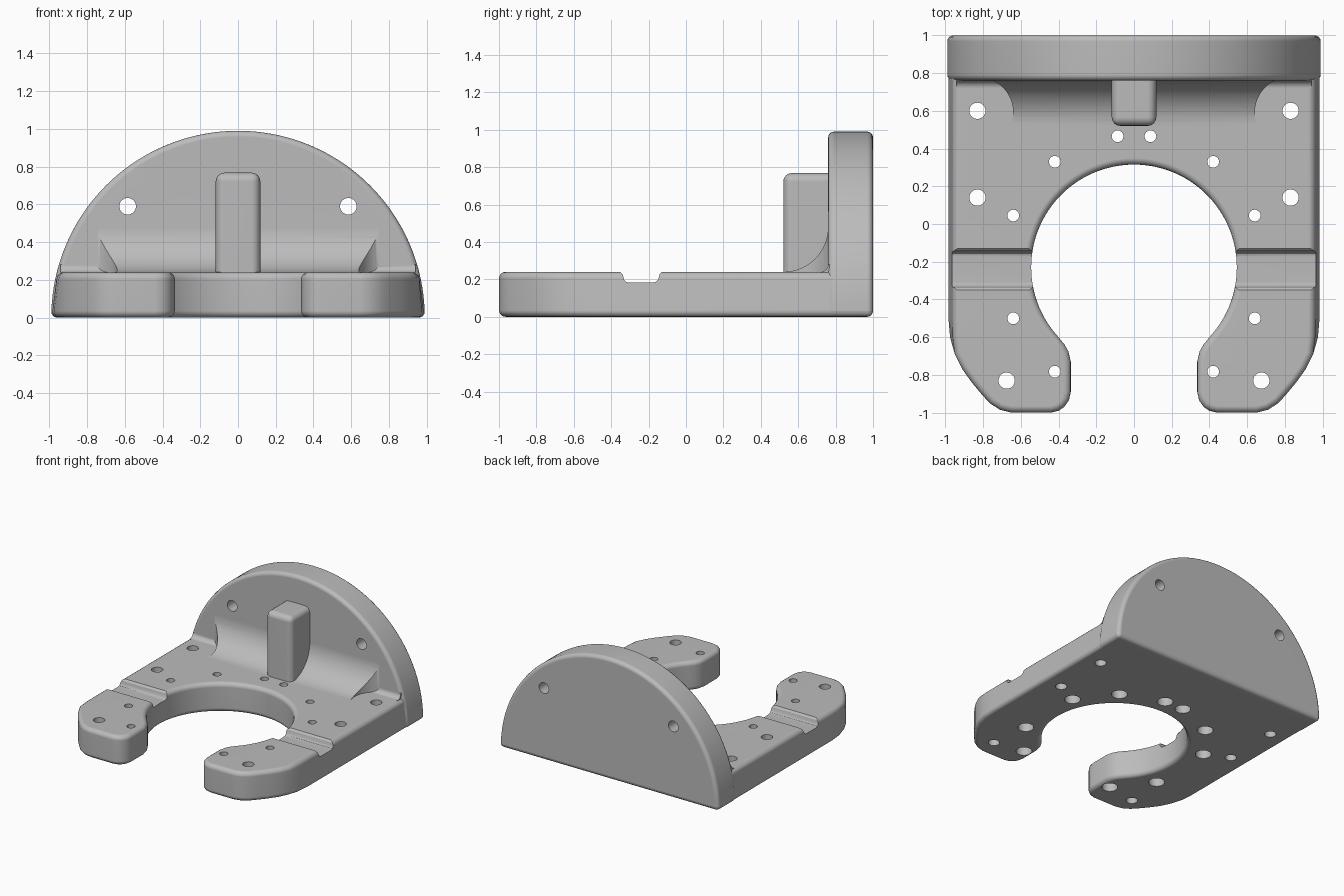
import bpy, bmesh
from math import sin, cos, pi, radians
from mathutils import Matrix

cube = bpy.data.objects.get("Cube")
if cube:
    bpy.data.objects.remove(cube, do_unlink=True)

grey = bpy.data.materials.new("plain grey")
grey.use_nodes = True
grey.diffuse_color = (0.5, 0.5, 0.5, 1)
grey.node_tree.nodes["Principled BSDF"].inputs["Base Color"].default_value = (0.5, 0.5, 0.5, 1)


def make(name, bm):
    bmesh.ops.recalc_face_normals(bm, faces=bm.faces)
    mesh = bpy.data.meshes.new(name)
    bm.to_mesh(mesh)
    bm.free()
    mesh.materials.append(grey)
    obj = bpy.data.objects.new(name, mesh)
    bpy.context.collection.objects.link(obj)
    return obj


def prism(name, points, depth):
    """Extrude a closed outline of 3D points along the vector depth."""
    bm = bmesh.new()
    face = bm.faces.new([bm.verts.new(p) for p in points])
    top = bmesh.ops.extrude_face_region(bm, geom=[face])["geom"]
    bmesh.ops.translate(bm, vec=depth, verts=[v for v in top if isinstance(v, bmesh.types.BMVert)])
    return make(name, bm)


def apply(obj, modifier):
    with bpy.context.temp_override(object=obj, active_object=obj):
        bpy.ops.object.modifier_apply(modifier=modifier.name)


def round_edges(obj, width):
    m = obj.modifiers.new("rounded edges", 'BEVEL')
    m.width, m.segments, m.limit_method = width, 4, 'ANGLE'
    m.angle_limit = radians(40)
    apply(obj, m)


def combine(obj, other, operation):
    m = obj.modifiers.new(operation.lower(), 'BOOLEAN')
    m.operation, m.object, m.solver = operation, other, 'EXACT'
    apply(obj, m)
    bpy.data.objects.remove(other, do_unlink=True)


def lathe(bm, rings, matrix, n=32):
    """Stacked (height, radius) rings closed at both ends."""
    loops = [[bm.verts.new(matrix @ Matrix.Translation((r * cos(2 * pi * i / n), r * sin(2 * pi * i / n), z)).translation)
              for i in range(n)] for z, r in rings]
    for a, b in zip(loops, loops[1:]):
        for i in range(n):
            j = (i + 1) % n
            bm.faces.new((a[i], a[j], b[j], b[i]))
    bm.faces.new(loops[0][::-1])
    bm.faces.new(loops[-1])


def fillet(name, r, half_width):
    """Concave blend between the base top and the wall front."""
    arc = [(-half_width, 0.76 - r + r * sin(t * pi / 32), 0.24 + r - r * cos(t * pi / 32)) for t in range(17)]
    back = [(-half_width, 0.82, 0.24 + r), (-half_width, 0.82, 0.2), (-half_width, 0.76 - r, 0.2)]
    return prism(name, arc + back, (2 * half_width, 0, 0))


# Base plate: open ring with two feet, sides leaning in slightly
H = 0.24
half = []
for i in range(1, 41):
    a = radians(90 - 133 * i / 40)
    half.append((0.545 * cos(a), -0.23 + 0.545 * sin(a)))
half += [(0.37, -0.637), (0.348, -0.675), (0.335, -0.73), (0.335, -0.89), (0.345, -0.935),
         (0.37, -0.97), (0.4, -0.99), (0.44, -1), (0.65, -1), (0.71, -0.985), (0.765, -0.95),
         (0.81, -0.9), (0.86, -0.84), (0.91, -0.77), (0.95, -0.69), (0.978, -0.6), (0.988, -0.5),
         (0.988, 0.96)]
outline = [(x, y, 0) for x, y in half] + [(-x, y, 0) for x, y in reversed(half)] + [(0, 0.315, 0)]
body = prism("mounting_bracket", outline, (0, 0, H))
for v in body.data.vertices:
    if v.co.z > 0.1:
        v.co.x = max(-0.958, min(0.958, v.co.x))
round_edges(body, 0.035)

# Cross channel over both arms
left_edge = [(-0.36, 0.26), (-0.35, 0.238), (-0.338, 0.226), (-0.332, 0.2), (-0.322, 0.188), (-0.308, 0.183)]
channel = left_edge + [(-0.48 - y, z) for y, z in reversed(left_edge)]
combine(body, prism("channel_cutter", [(-1.2, y, z) for y, z in channel], (2.4, 0, 0)), 'DIFFERENCE')

# Half-round back wall
R = 0.99
wall = prism("back_wall", [(R * cos(pi * i / 96), 0.76, R * sin(pi * i / 96)) for i in range(97)], (0, 0.24, 0))
round_edges(wall, 0.04)
combine(body, wall, 'UNION')

# Large blend, relieved around the rear screw holes
blend = fillet("large_blend", 0.24, 0.83)
bm = bmesh.new()
for s in (-1, 1):
    lathe(bm, [(0.1, 0.19), (0.8, 0.19)], Matrix.Translation((s * 0.83, 0.59, 0)), 48)
combine(blend, make("relief_cutter", bm), 'DIFFERENCE')
combine(body, blend, 'UNION')
combine(body, fillet("small_blend", 0.04, 0.94), 'UNION')

# Central upright rib
rib = prism("centre_rib", [(-0.118, 0.52, 0.1), (0.118, 0.52, 0.1), (0.118, 0.86, 0.1), (-0.118, 0.86, 0.1)],
            (0, 0, 0.668))
round_edges(rib, 0.045)
combine(body, rib, 'UNION')

# Holes: plain screw holes, counterbored holes, and wall holes
bm = bmesh.new()
for s in (-1, 1):
    for x, y in [(0.83, 0.6), (0.83, 0.14), (0.675, -0.83)]:
        lathe(bm, [(-0.1, 0.043), (0.5, 0.043)], Matrix.Translation((s * x, y, 0)))
    for x, y in [(0.087, 0.465), (0.42, 0.33), (0.64, 0.045), (0.64, -0.5), (0.42, -0.783)]:
        lathe(bm, [(-0.1, 0.06), (0.12, 0.06), (0.12, 0.031), (0.5, 0.031)], Matrix.Translation((s * x, y, 0)))
    lathe(bm, [(-1.2, 0.044), (-0.6, 0.044)],
          Matrix.Translation((s * 0.585, 0, 0.59)) @ Matrix.Rotation(pi / 2, 4, 'X'))
combine(body, make("hole_cutter", bm), 'DIFFERENCE')

# Smooth shading with crisp hole edges and flat large faces
bpy.ops.object.select_all(action='DESELECT')
body.select_set(True)
bpy.context.view_layer.objects.active = body
bpy.ops.object.shade_smooth_by_angle(angle=radians(30))
normals = body.modifiers.new("flat faces", 'WEIGHTED_NORMAL')
normals.keep_sharp = True
